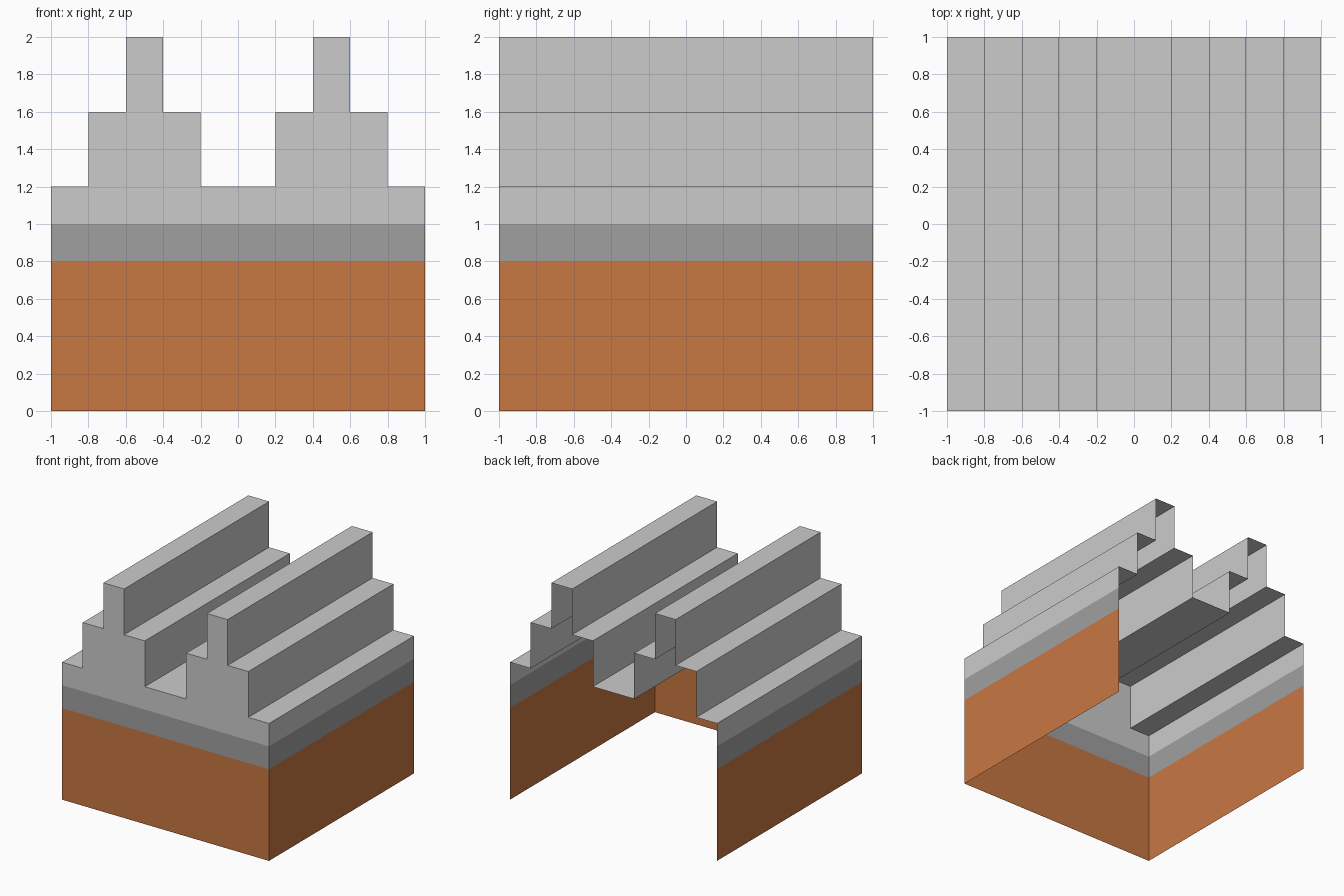
import bpy
import bmesh

if "Cube" in bpy.data.objects:
    bpy.data.objects.remove(bpy.data.objects["Cube"])


def material(name, rgb):
    mat = bpy.data.materials.new(name)
    mat.diffuse_color = (*rgb, 1)
    mat.use_nodes = True
    mat.node_tree.nodes["Principled BSDF"].inputs["Base Color"].default_value = mat.diffuse_color
    return mat


def open_shell(name, runs, mat=None):
    """Sweep (x, z) runs from front to back and cap the front only."""
    bm = bmesh.new()
    front = []
    for run in runs:
        near = [bm.verts.new((x, -1, z)) for x, z in run]
        far = [bm.verts.new((x, 1, z)) for x, z in run]
        for i in range(len(run) - 1):
            bm.faces.new((near[i], near[i + 1], far[i + 1], far[i]))
        front += near
    bm.faces.new(front[::-1])
    mesh = bpy.data.meshes.new(name)
    bm.to_mesh(mesh)
    bm.free()
    obj = bpy.data.objects.new(name, mesh)
    bpy.context.collection.objects.link(obj)
    if mat:
        mesh.materials.append(mat)
    return obj


def wall_band(name, z0, z1, mat):
    return open_shell(name, [[(-1, z0), (-1, z1)], [(1, z1), (1, z0)]], mat)


# Lower walls: front and two sides, open at back and bottom
wall_band("lower_walls", 0, 0.8, material("orange", (0.578, 0.184, 0.054)))
wall_band("middle_band", 0.8, 1.0, material("dark_grey", (0.352, 0.352, 0.352)))

# Stepped roof: left half profile, mirrored to the right
left = [(-1, 1.0), (-1, 1.2), (-0.8, 1.2), (-0.8, 1.6), (-0.6, 1.6), (-0.6, 2.0),
        (-0.4, 2.0), (-0.4, 1.6), (-0.2, 1.6), (-0.2, 1.2)]
right = [(-x, z) for x, z in reversed(left)]
open_shell("stepped_roof", [left + right])
